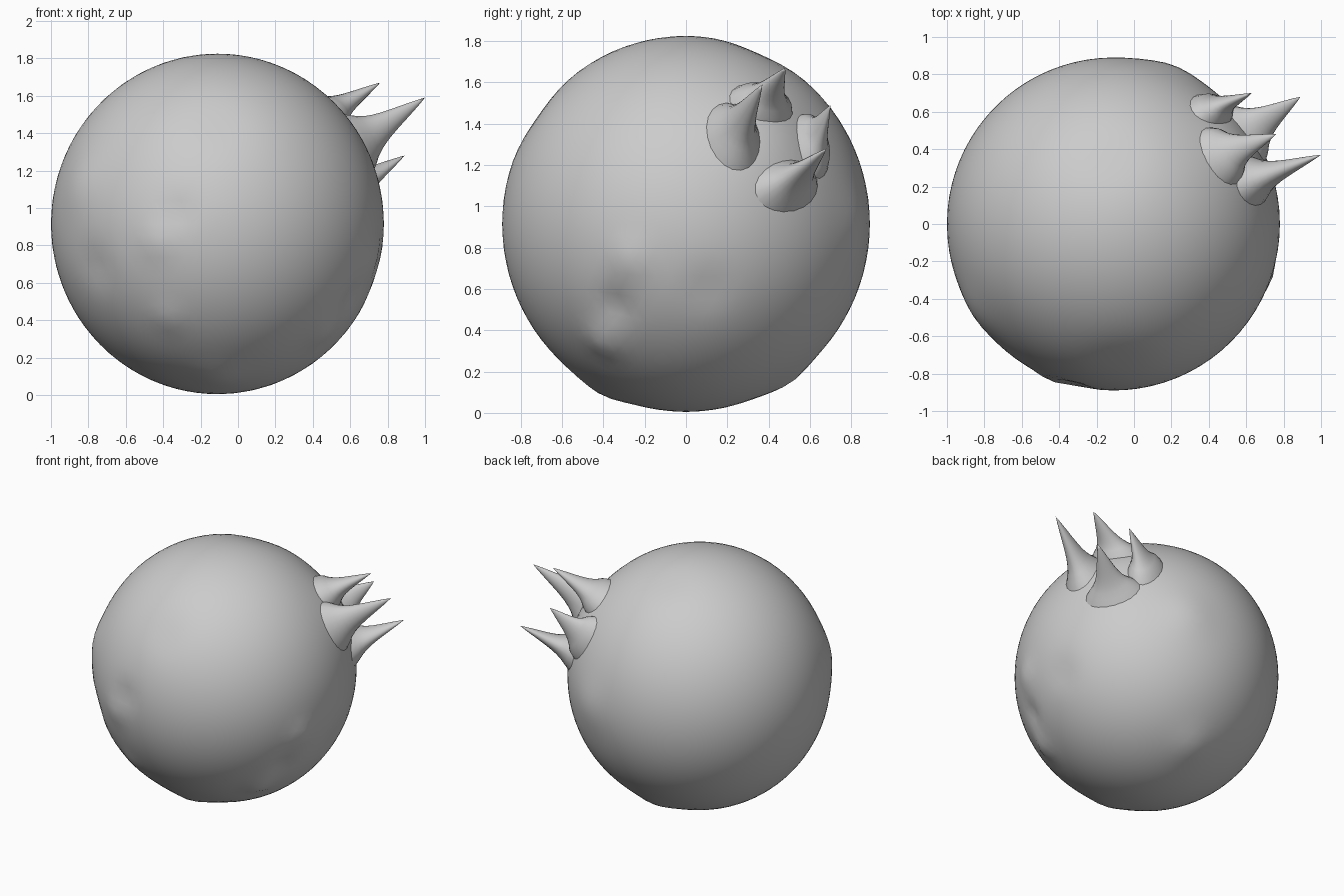
import bpy
import bmesh
import math
from mathutils import Vector

cube = bpy.data.objects.get("Cube")
if cube:
    bpy.data.objects.remove(cube)

skin = bpy.data.materials.new("light grey")
skin.use_nodes = True
GREY = (0.6, 0.6, 0.6, 1)
skin.diffuse_color = GREY
skin.node_tree.nodes["Principled BSDF"].inputs["Base Color"].default_value = GREY

CENTRE = Vector((-0.11, 0, 0.915))
RADII = Vector((0.89, 0.89, 0.91))
AXIS = Vector((0.75, 0.45, 0.48)).normalized()  # crown direction


def finish(bm, name, angle):
    bmesh.ops.recalc_face_normals(bm, faces=bm.faces)
    mesh = bpy.data.meshes.new(name)
    bm.to_mesh(mesh)
    bm.free()
    obj = bpy.data.objects.new(name, mesh)
    bpy.context.collection.objects.link(obj)
    mesh.materials.append(skin)
    bpy.ops.object.select_all(action='DESELECT')
    obj.select_set(True)
    bpy.context.view_layer.objects.active = obj
    bpy.ops.object.shade_smooth_by_angle(angle=math.radians(angle))
    return obj


# Fruit body: sphere with soft lumps and dents (position, height, width)
LUMPS = [
    ((-0.45, -0.85, 0.82), 0.02, 0.10), ((-0.32, -0.85, 0.98), -0.02, 0.09),
    ((-0.40, -0.75, 0.38), 0.015, 0.10), ((-0.75, -0.55, 0.70), -0.02, 0.12),
    ((0.70, -0.27, 0.75), 0.025, 0.10), ((0.62, -0.35, 0.52), -0.03, 0.09),
    ((0.45, -0.40, 0.36), 0.03, 0.10), ((0.68, 0.10, 0.62), -0.015, 0.12),
    ((-0.10, -0.42, 0.10), 0.02, 0.14), ((-0.10, 0.50, 0.17), 0.02, 0.14),
    ((0.22, 0.85, 0.92), 0.02, 0.18), ((-0.80, -0.45, 1.10), 0.02, 0.18),
    ((-0.10, -0.70, 1.42), -0.012, 0.18), ((-0.10, 0.35, 1.72), -0.012, 0.18),
]
bm = bmesh.new()
bmesh.ops.create_icosphere(bm, subdivisions=5, radius=1)
for v in bm.verts:
    d = v.co.normalized()
    r = 1.0
    for pos, height, width in LUMPS:
        gap = (d - (Vector(pos) - CENTRE).normalized()).length
        r += height * math.exp(-(gap / width) ** 2)
    # gentle swelling around the foot of the crown
    r += 0.03 * math.exp(-((d - AXIS).length / 0.25) ** 2)
    v.co = CENTRE + d * RADII * r
finish(bm, "fruit_body", 60)


# Crown petals: lofted spikes with flared feet that follow the body
def petal(name, foot, tip, wide, thick):
    foot, tip = Vector(foot), Vector(tip)
    normal = (foot - CENTRE).normalized()
    outward = foot - CENTRE - AXIS * (foot - CENTRE).dot(AXIS)
    outward = (outward - normal * outward.dot(normal)).normalized()
    side = normal.cross(outward)
    sides, steps = 20, 12
    bm = bmesh.new()
    rings = []
    for i in range(steps):
        t = i / steps
        scale = 0.62 * (1 - t) ** 0.9 + 0.5 * (1 - t) ** 6
        middle = foot.lerp(tip, t)
        ring = []
        for j in range(sides):
            a = math.tau * j / sides
            p = middle + scale * (side * wide * math.cos(a) + outward * thick * math.sin(a))
            # sink the feet just below the skin
            if i == 0:
                p = CENTRE + (p - CENTRE).normalized() * 0.885
            ring.append(bm.verts.new(p))
        rings.append(ring)
    for low, high in zip(rings, rings[1:]):
        for j in range(sides):
            k = (j + 1) % sides
            bm.faces.new((low[j], low[k], high[k], high[j]))
    point = bm.verts.new(tip)
    for j in range(sides):
        bm.faces.new((rings[-1][j], rings[-1][(j + 1) % sides], point))
    bm.faces.new(rings[0])
    finish(bm, name, 50)


petal("front_petal", (0.63, 0.23, 1.34), (1.0, 0.37, 1.59), 0.18, 0.13)
petal("lower_petal", (0.60, 0.49, 1.10), (0.89, 0.68, 1.28), 0.18, 0.12)
petal("upper_petal", (0.47, 0.37, 1.50), (0.76, 0.48, 1.67), 0.17, 0.13)
petal("back_petal", (0.42, 0.62, 1.30), (0.63, 0.70, 1.49), 0.17, 0.11)
